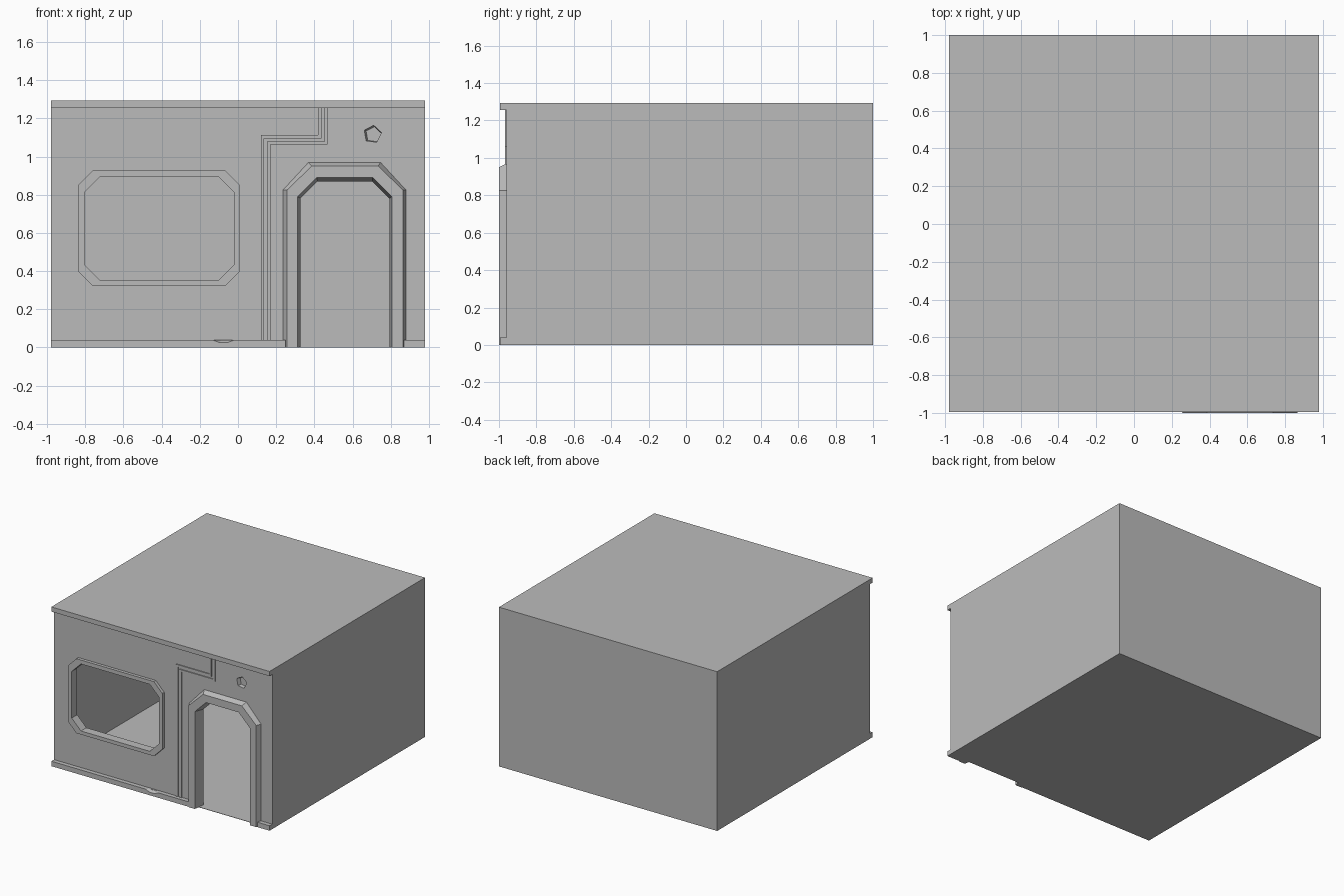
import bpy, bmesh, math

cube = bpy.data.objects.get("Cube")
if cube:
    bpy.data.objects.remove(cube, do_unlink=True)

grey = bpy.data.materials.new("plaster_grey")
grey.use_nodes = True
COLOUR = (0.5, 0.5, 0.5, 1)
grey.diffuse_color = COLOUR
grey.node_tree.nodes["Principled BSDF"].inputs["Base Color"].default_value = COLOUR

W, H = 0.98, 1.293
WALL, INNER, LEDGE = -0.96, -0.915, -0.995


def finish(name, bm):
    bmesh.ops.recalc_face_normals(bm, faces=bm.faces)
    mesh = bpy.data.meshes.new(name)
    bm.to_mesh(mesh)
    bm.free()
    mesh.materials.append(grey)
    ob = bpy.data.objects.new(name, mesh)
    bpy.context.collection.objects.link(ob)
    return ob


def prism(name, front, y0, y1, back=None):
    """Solid between an outline at y0 and one at y1."""
    bm = bmesh.new()
    a = [bm.verts.new((x, y0, z)) for x, z in front]
    b = [bm.verts.new((x, y1, z)) for x, z in (back or front)]
    bm.faces.new(a)
    bm.faces.new(b[::-1])
    for i in range(len(a)):
        j = (i + 1) % len(a)
        bm.faces.new((a[j], a[i], b[i], b[j]))
    return finish(name, bm)


def frame(name, rings, closed):
    """Moulding swept round an opening; rings are (outline, y)."""
    bm = bmesh.new()
    loops = [[bm.verts.new((x, y, z)) for x, z in pts] for pts, y in rings]
    n = len(loops[0])
    for a, b in zip(loops, loops[1:] + loops[:1]):
        for i in range(n if closed else n - 1):
            j = (i + 1) % n
            bm.faces.new((a[i], a[j], b[j], b[i]))
    if not closed:
        for end in (0, -1):
            bm.faces.new([lp[end] for lp in loops])
    return finish(name, bm)


def rect(x0, x1, z0, z1):
    return [(x0, z0), (x1, z0), (x1, z1), (x0, z1)]


def octagon(x0, x1, z0, z1, c):
    return [(x0 + c, z0), (x1 - c, z0), (x1, z0 + c), (x1, z1 - c),
            (x1 - c, z1), (x0 + c, z1), (x0, z1 - c), (x0, z0 + c)]


def arch(x0, x1, top, cx, cz, base=0):
    return [(x0, base), (x0, top - cz), (x0 + cx, top),
            (x1 - cx, top), (x1, top - cz), (x1, base)]


def pentagon(x, z, r):
    angles = [math.radians(82 + 72 * i) for i in range(5)]
    return [(x + r * math.cos(t), z + r * math.sin(t)) for t in angles]


def cut(ob, cutter):
    cutter.hide_render = True
    cutter.hide_set(True)
    mod = ob.modifiers.new("cut", "BOOLEAN")
    mod.operation, mod.solver, mod.object = "DIFFERENCE", "EXACT", cutter


# thin room shell, open at the front
bm = bmesh.new()
bmesh.ops.create_cube(bm, size=1)
for v in bm.verts:
    v.co = (v.co.x * 2 * W, WALL if v.co.y < 0 else 1, H if v.co.z > 0 else 0)
bmesh.ops.delete(bm, geom=[f for f in bm.faces if f.normal.y < -0.5], context="FACES")
shell = finish("room_shell", bm)
thick = shell.modifiers.new("thickness", "SOLIDIFY")
thick.thickness, thick.offset = 0.004, -1

# front wall with window, door and a small pentagonal recess
win_out = octagon(-0.838, 0.01, 0.322, 0.927, 0.076)
win_in = octagon(-0.804, -0.02, 0.351, 0.895, 0.083)
door_in = arch(0.312, 0.806, 0.89, 0.1, 0.1)
wall = prism("front_wall", rect(-W, W, 0, H), WALL, INNER)
cut(wall, prism("window_cutter", win_in, -1.1, -0.8))
cut(wall, prism("door_cutter", arch(0.312, 0.806, 0.89, 0.1, 0.1, -0.1), -1.1, -0.8))
cut(wall, prism("recess_cutter", pentagon(0.704, 1.117, 0.048), WALL - 0.002, WALL + 0.03,
                pentagon(0.709, 1.115, 0.042)))

# window and door surrounds
frame("window_frame", [(win_out, INNER), (win_out, -0.985),
                       (win_in, -0.985), (win_in, INNER)], True)
door_out = arch(0.236, 0.88, 0.969, 0.133, 0.144)
frame("door_frame", [(door_out, INNER), (door_out, WALL),
                     (arch(0.257, 0.864, 0.95, 0.13, 0.125), -1),
                     (door_in, -1),
                     (arch(0.327, 0.793, 0.87, 0.09, 0.09), -0.91)], False)

# ledges along top and bottom, the lower one chipped on its edge
prism("top_ledge", rect(-W, W, H - 0.038, H), LEDGE, WALL)
prism("lower_ledge_left", rect(0.87, W, 0, 0.04), LEDGE, WALL)
ledge = prism("lower_ledge_right", rect(-W, 0.25, 0, 0.04), LEDGE, WALL)
cut(ledge, prism("chip_cutter", [(-0.14, 0.041), (-0.095, 0.024), (-0.055, 0.024), (-0.01, 0.041)],
                 LEDGE - 0.002, LEDGE + 0.022,
                 [(-0.12, 0.041), (-0.09, 0.038), (-0.06, 0.038), (-0.03, 0.041)]))


# pair of stepped conduits
def conduit_edge(d):
    return [(0.12 + d, 0.04), (0.12 + d, 1.112 - d), (0.42 + d, 1.112 - d), (0.42 + d, H - 0.038)]


for side, d in (("outer", 0), ("inner", 0.033)):
    prism(side + "_conduit", conduit_edge(d) + conduit_edge(d + 0.017)[::-1], WALL - 0.008, WALL + 0.005)
